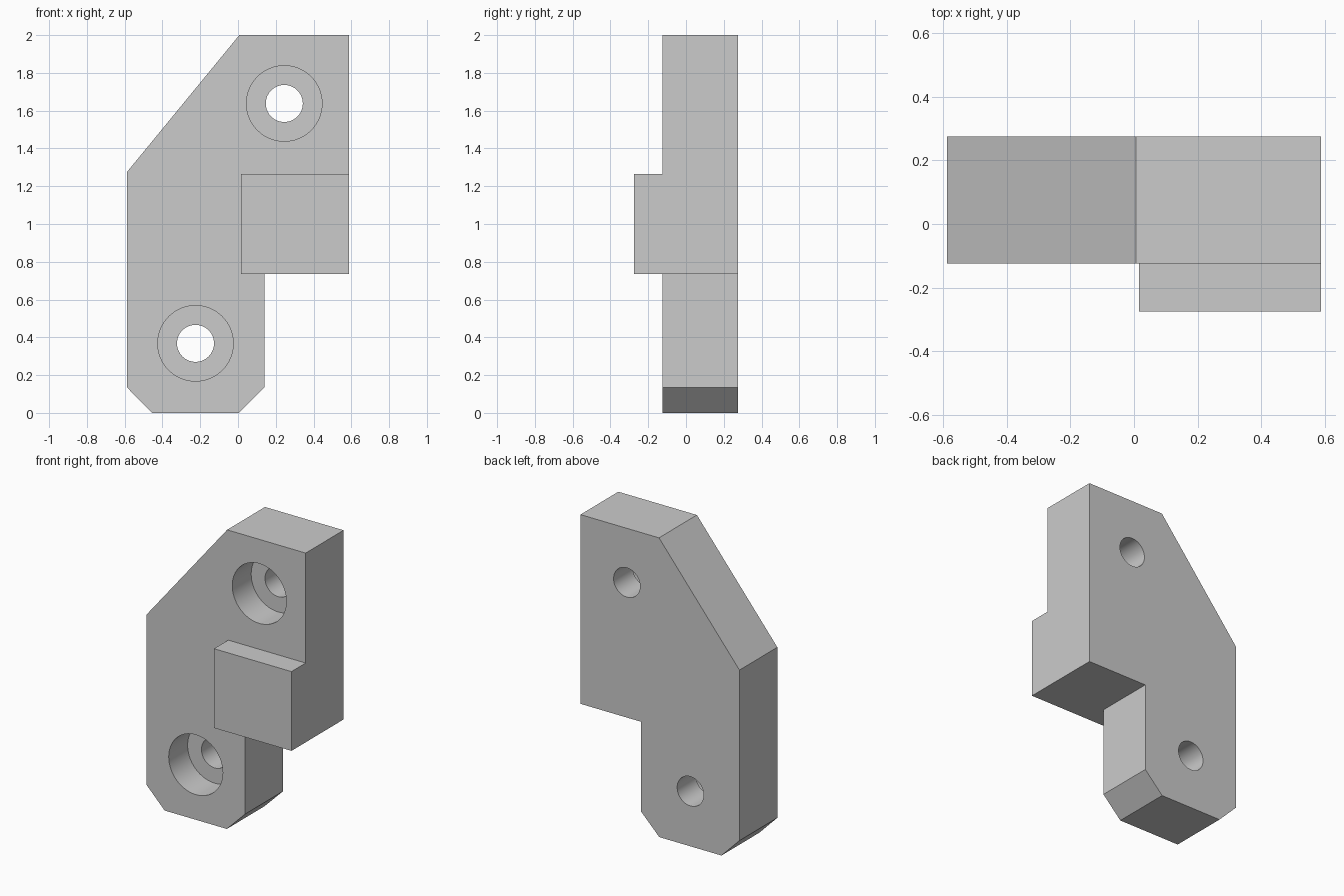
import bpy, bmesh
from math import radians
from mathutils import Matrix

cube = bpy.data.objects.get("Cube")
if cube:
    bpy.data.objects.remove(cube, do_unlink=True)

FRONT, BACK, PAD_FRONT, FLOOR = -0.125, 0.275, -0.275, 0.075
SIDE = 0.588

grey = bpy.data.materials.new("light grey")
grey.use_nodes = True
colour = (0.6, 0.6, 0.6, 1)
grey.diffuse_color = colour
grey.node_tree.nodes["Principled BSDF"].inputs["Base Color"].default_value = colour


def add_object(name, bm):
    bmesh.ops.recalc_face_normals(bm, faces=bm.faces)
    mesh = bpy.data.meshes.new(name)
    bm.to_mesh(mesh)
    bm.free()
    mesh.materials.append(grey)
    obj = bpy.data.objects.new(name, mesh)
    bpy.context.scene.collection.objects.link(obj)
    return obj


def prism(name, outline, y0, y1):
    """Extrude an x-z outline from y0 to y1."""
    bm = bmesh.new()
    face = bm.faces.new([bm.verts.new((x, y0, z)) for x, z in outline])
    moved = bmesh.ops.extrude_face_region(bm, geom=[face])["geom"]
    verts = [v for v in moved if isinstance(v, bmesh.types.BMVert)]
    bmesh.ops.translate(bm, verts=verts, vec=(0, y1 - y0, 0))
    return add_object(name, bm)


def cylinder(name, x, z, radius, y0, y1):
    bm = bmesh.new()
    place = Matrix.Translation((x, (y0 + y1) / 2, z)) @ Matrix.Rotation(radians(90), 4, "X")
    bmesh.ops.create_cone(bm, cap_ends=True, segments=64, radius1=radius,
                          radius2=radius, depth=y1 - y0, matrix=place)
    return add_object(name, bm)


def combine(target, tool, operation):
    """Apply a boolean and discard the tool."""
    tool.hide_render = True
    mod = target.modifiers.new(operation.lower(), "BOOLEAN")
    mod.operation, mod.solver, mod.object = operation, "EXACT", tool
    bpy.context.view_layer.objects.active = target
    bpy.ops.object.modifier_apply(modifier=mod.name)
    bpy.data.objects.remove(tool, do_unlink=True)


# Main plate with chamfered foot, side notch and sloped shoulder
bracket = prism("bracket_plate", [
    (-0.455, 0), (0.005, 0), (0.14, 0.135), (0.14, 0.735), (SIDE, 0.735),
    (SIDE, 2), (0.007, 2), (-SIDE, 1.275), (-SIDE, 0.135)], FRONT, BACK)

# Raised pad on the front
pad = prism("raised_pad", [(0.015, 0.735), (SIDE, 0.735), (SIDE, 1.265),
                           (0.015, 1.265)], PAD_FRONT, 0)
combine(bracket, pad, "UNION")

# Counterbored screw holes
for x, z in [(0.245, 1.638), (-0.225, 0.368)]:
    combine(bracket, cylinder("counterbore", x, z, 0.2, FRONT - 0.1, FLOOR), "DIFFERENCE")
    combine(bracket, cylinder("screw_hole", x, z, 0.098, 0, BACK + 0.1), "DIFFERENCE")

# Smooth bores, sharp edges
bpy.ops.object.select_all(action="DESELECT")
bracket.select_set(True)
bpy.context.view_layer.objects.active = bracket
bpy.ops.object.shade_smooth_by_angle(angle=radians(30))
